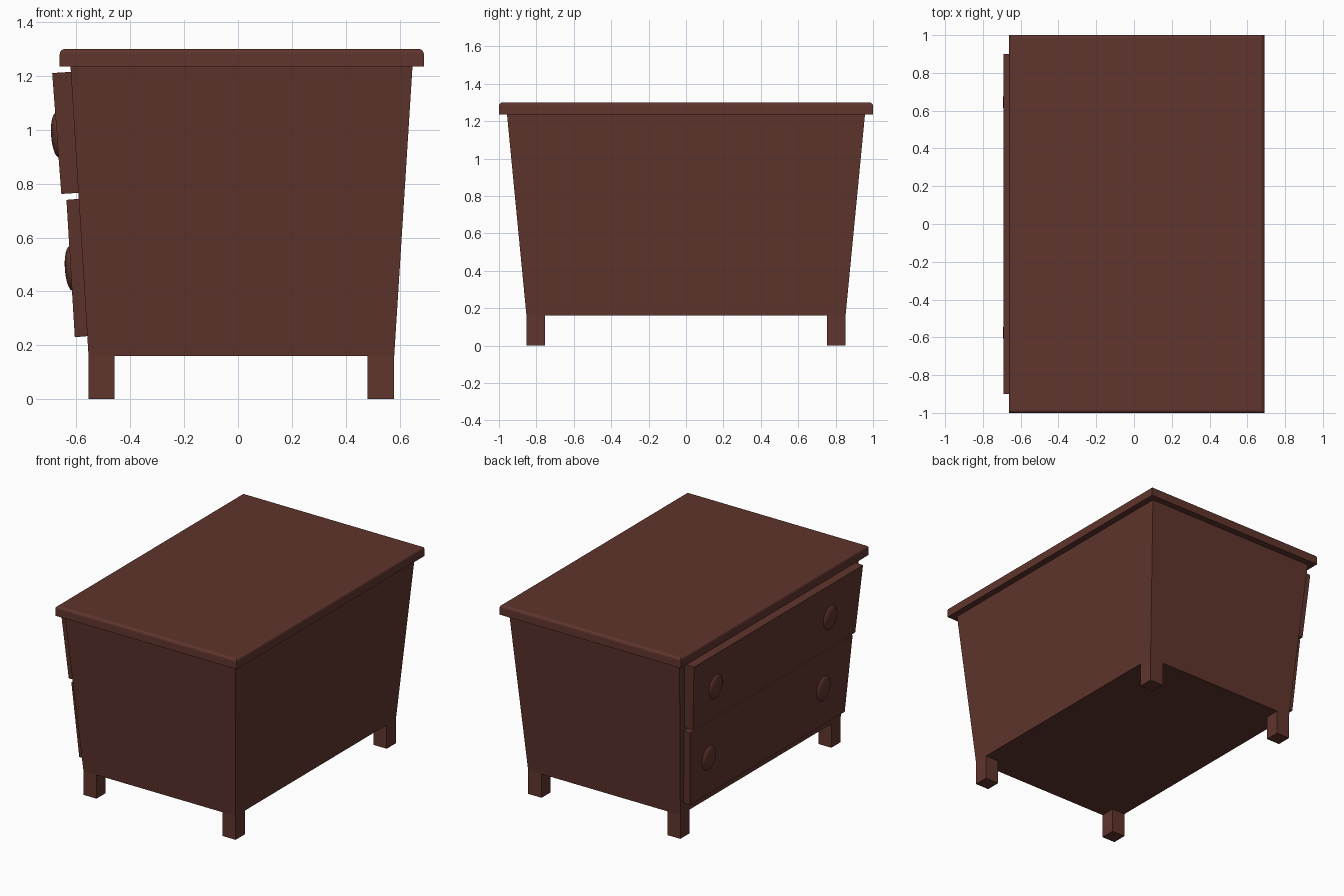
import bpy, bmesh, math
from mathutils import Matrix

if "Cube" in bpy.data.objects:
    bpy.data.objects.remove(bpy.data.objects["Cube"])

wood = bpy.data.materials.new("dark_red_brown_wood")
wood.diffuse_color = (0.115, 0.035, 0.026, 1)
wood.use_nodes = True
wood.node_tree.nodes["Principled BSDF"].inputs["Base Color"].default_value = wood.diffuse_color


def finish(name, bm):
    bmesh.ops.recalc_face_normals(bm, faces=bm.faces)
    me = bpy.data.meshes.new(name)
    bm.to_mesh(me)
    bm.free()
    me.materials.append(wood)
    ob = bpy.data.objects.new(name, me)
    bpy.context.collection.objects.link(ob)
    return ob


def tapered_box(name, low, high, bevel=0):
    """low / high = (x0, x1, y0, y1, z at x0, z at x1) of the bottom and top faces."""
    bm = bmesh.new()
    rings = []
    for x0, x1, y0, y1, za, zb in (low, high):
        rings.append([bm.verts.new(p) for p in
                      ((x0, y0, za), (x1, y0, zb), (x1, y1, zb), (x0, y1, za))])
    bm.faces.new(rings[0])
    top = bm.faces.new(rings[1])
    for i in range(4):
        j = (i + 1) % 4
        bm.faces.new((rings[0][i], rings[0][j], rings[1][j], rings[1][i]))
    if bevel:
        bmesh.ops.bevel(bm, geom=list(top.edges), offset=bevel, segments=4,
                        profile=0.5, affect='EDGES')
    return finish(name, bm)


# Carcass flaring upward
tapered_box("body", (-0.555, 0.58, -0.853, 0.853, 0.16, 0.16),
            (-0.622, 0.648, -0.957, 0.957, 1.236, 1.236))

# Top board with rounded upper rim
tapered_box("top_board", (-0.662, 0.69, -1, 1, 1.235, 1.235),
            (-0.662, 0.69, -1, 1, 1.30, 1.30), bevel=0.018)

# Four square feet flush with the body corners
for xn, x0, x1 in (("left", -0.555, -0.458), ("right", 0.48, 0.58)):
    for yn, y0, y1 in (("front", -0.853, -0.755), ("back", 0.755, 0.853)):
        tapered_box(f"{yn}_{xn}_leg", (x0, x1, y0, y1, 0, 0),
                    (x0, x1, y0, y1, 0.162, 0.162))

# Drawer fronts on the -x side, following the flare
tapered_box("upper_drawer", (-0.656, -0.58, -0.865, 0.865, 0.762, 0.767),
            (-0.69, -0.61, -0.90, 0.90, 1.211, 1.216))
tapered_box("lower_drawer", (-0.606, -0.55, -0.825, 0.825, 0.23, 0.235),
            (-0.637, -0.58, -0.865, 0.865, 0.74, 0.745))

# Flattened round knobs
for row, x, z in (("upper", -0.670, 0.98), ("lower", -0.619, 0.485)):
    for side, y in (("back", 0.645), ("front", -0.575)):
        bm = bmesh.new()
        bmesh.ops.create_uvsphere(bm, u_segments=32, v_segments=16, radius=1)
        bm.transform(Matrix.Translation((x, y, z))
                     @ Matrix.Rotation(math.radians(-4), 4, 'Y')
                     @ Matrix.Diagonal((0.024, 0.072, 0.083, 1)))
        knob = finish(f"{row}_{side}_knob", bm)
        knob.data.shade_smooth()
